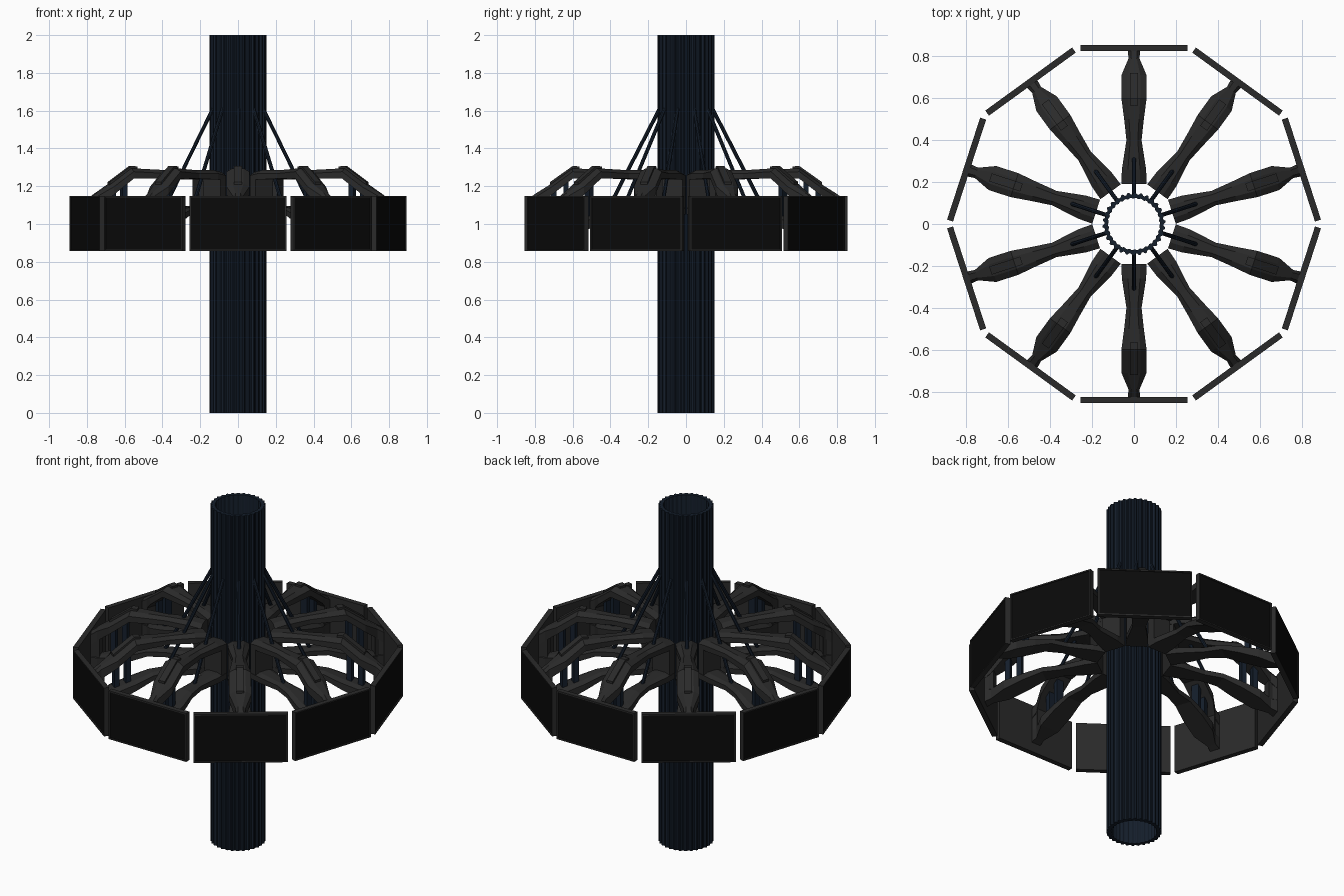
import bpy, bmesh, math
from mathutils import Matrix, Vector

if "Cube" in bpy.data.objects:
    bpy.data.objects.remove(bpy.data.objects["Cube"])


def material(name, rgb):
    m = bpy.data.materials.new(name)
    m.diffuse_color = (*rgb, 1)
    m.use_nodes = True
    m.node_tree.nodes["Principled BSDF"].inputs["Base Color"].default_value = m.diffuse_color
    return m


NAVY = material("navy_metal", (0.007, 0.013, 0.024))
GREY = material("charcoal", (0.023, 0.023, 0.023))
BLACK = material("screen_black", (0.003, 0.003, 0.003))


def finish(bm, name, *mats):
    bmesh.ops.recalc_face_normals(bm, faces=bm.faces)
    me = bpy.data.meshes.new(name)
    bm.to_mesh(me)
    bm.free()
    for m in mats:
        me.materials.append(m)
    return me


def place(me, name, angle=0):
    ob = bpy.data.objects.new(name, me)
    ob.rotation_euler.z = angle
    bpy.context.collection.objects.link(ob)
    return ob


def box(bm, lo, hi):
    c = [(a + b) / 2 for a, b in zip(lo, hi)]
    s = [b - a for a, b in zip(lo, hi)]
    mat = Matrix.Translation(c) @ Matrix.Diagonal((*s, 1))
    return bmesh.ops.create_cube(bm, size=1, matrix=mat)["verts"]


def rod(bm, a, b, radius, sides=8):
    a, b = Vector(a), Vector(b)
    d = b - a
    mat = Matrix.Translation((a + b) / 2) @ d.to_track_quat('Z', 'Y').to_matrix().to_4x4()
    bmesh.ops.create_cone(bm, cap_ends=True, segments=sides, radius1=radius,
                          radius2=radius, depth=d.length, matrix=mat)


def loft(bm, rings):
    loops = [[bm.verts.new(p) for p in r] for r in rings]
    n = len(loops[0])
    for A, B in zip(loops, loops[1:]):
        for i in range(n):
            j = (i + 1) % n
            bm.faces.new((A[i], A[j], B[j], B[i]))
    bm.faces.new(loops[0])
    bm.faces.new(loops[-1])


def beam(bm, stations, bevel):
    # stations: radius, top z, bottom z, half width
    loft(bm, [[(r, -w, zb), (r, w, zb), (r, w, zt - bevel), (r, w * .5, zt),
               (r, -w * .5, zt), (r, -w, zt - bevel)] for r, zt, zb, w in stations])


# Hollow fluted column
bm = bmesh.new()
FLUTES = 30
N = FLUTES * 4
outer = [0.141, 0.150, 0.150, 0.141]
inner = [0.125, 0.125, 0.121, 0.121]
rings = []
for radii, z in ((outer, 0), (outer, 2), (inner, 2), (inner, 0)):
    rings.append([bm.verts.new((radii[i % 4] * math.cos(math.tau * i / N),
                                radii[i % 4] * math.sin(math.tau * i / N), z))
                  for i in range(N)])
for k in range(4):
    A, B = rings[k], rings[(k + 1) % 4]
    for i in range(N):
        j = (i + 1) % N
        bm.faces.new((A[i], A[j], B[j], B[i]))
place(finish(bm, "column", NAVY), "column")

# Bracket arm: upper beam, lower beam, inner and outer end walls, top ridge
bm = bmesh.new()
beam(bm, [(.19, 1.275, 1.235, .06), (.26, 1.285, 1.235, .058), (.40, 1.285, 1.24, .036),
          (.50, 1.29, 1.24, .047), (.60, 1.295, 1.24, .06), (.71, 1.215, 1.155, .06),
          (.79, 1.165, 1.09, .026), (.826, 1.14, 1.06, .03)], .018)
beam(bm, [(.19, 1.095, 1.05, .06), (.26, 1.095, 1.05, .058), (.40, 1.09, 1.05, .036),
          (.50, 1.085, 1.045, .047), (.60, 1.055, 1.005, .06), (.71, 1.025, .96, .06),
          (.79, 1.00, .93, .026), (.826, 1.00, .915, .03)], .012)
beam(bm, [(.19, 1.26, 1.06, .059), (.235, 1.26, 1.06, .057)], .01)
beam(bm, [(.775, 1.13, .95, .03), (.80, 1.13, .95, .022), (.826, 1.12, .93, .03)], .01)
loft(bm, [[(r, -.02, z - .03), (r, .02, z - .03), (r, .02, z), (r, -.02, z)]
          for r, z in ((.565, 1.305), (.60, 1.307), (.72, 1.222))])
arm = finish(bm, "arm", GREY)

# Stay cable running from the column down through the arm
bm = bmesh.new()
rod(bm, (.14, 0, 1.61), (.42, 0, 1.065), .010)
stay = finish(bm, "stay_cable", NAVY)

# Paired posts between the beams
bm = bmesh.new()
for r, top in ((.635, 1.24), (.70, 1.19)):
    box(bm, (r - .014, -.022, 1.01), (r + .014, .022, top))
posts = finish(bm, "arm_posts", NAVY)

# Display panel with recessed black screen
bm = bmesh.new()
box(bm, (.825, -.256, .858), (.855, .256, 1.147))
bm.faces.ensure_lookup_table()
front = max(bm.faces, key=lambda f: f.calc_center_median().x)
bmesh.ops.inset_region(bm, faces=[front], thickness=.011)
back = bmesh.ops.extrude_face_region(bm, geom=[front])
face = [g for g in back["geom"] if isinstance(g, bmesh.types.BMFace)][0]
bmesh.ops.translate(bm, verts=face.verts, vec=(-.006, 0, 0))
if front.is_valid:
    bmesh.ops.delete(bm, geom=[front], context='FACES_ONLY')
face.material_index = 1
panel = finish(bm, "display_panel", GREY, BLACK)

# Repeat every part around the column
for k in range(10):
    a = math.radians(90 + 36 * k)
    for me, name in ((arm, "arm"), (stay, "stay_cable"),
                     (posts, "arm_posts"), (panel, "display_panel")):
        place(me, f"{name}_{k + 1}", a)
